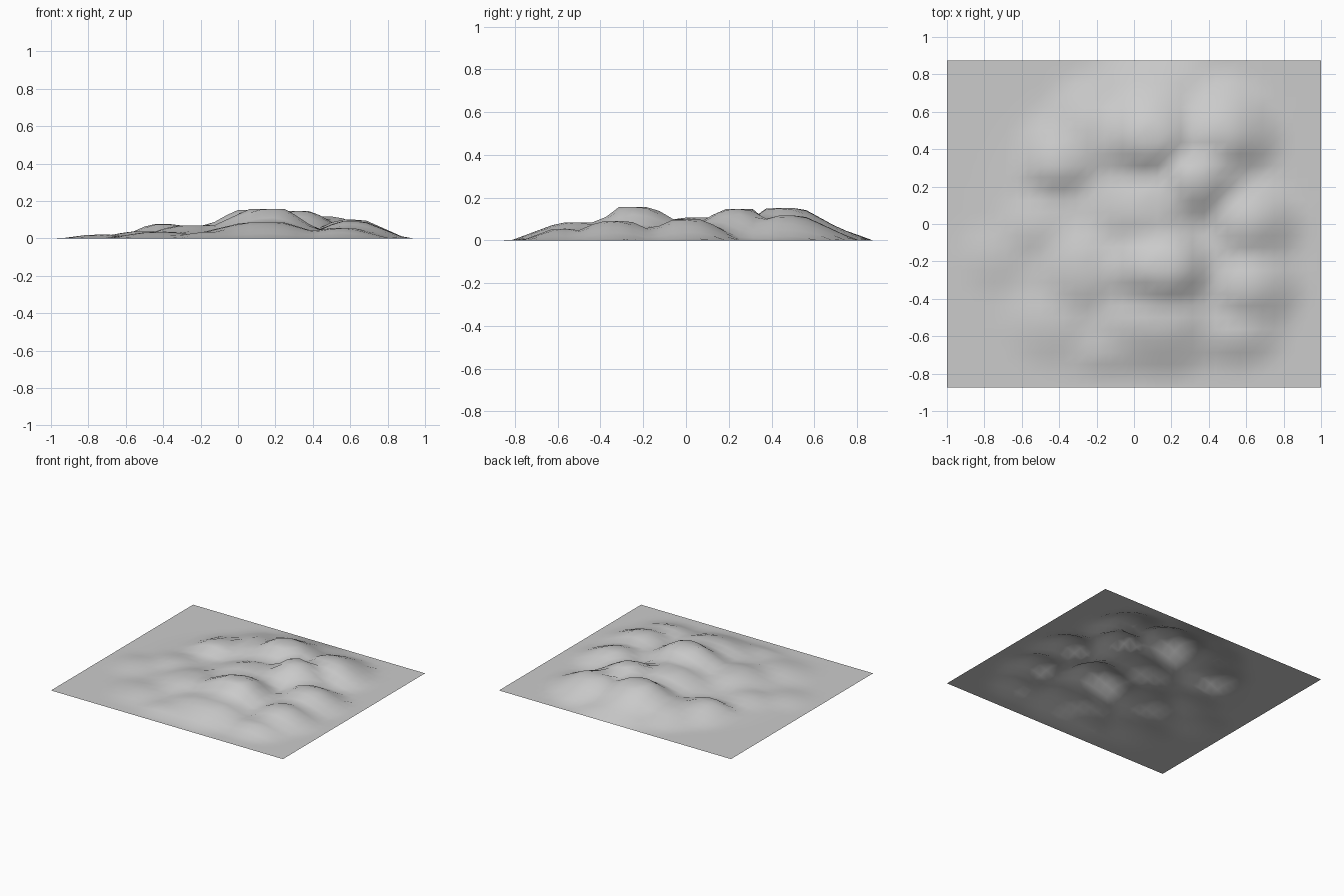
import bpy
import bmesh
import math

default_cube = bpy.data.objects.get("Cube")
if default_cube:
    bpy.data.objects.remove(default_cube, do_unlink=True)

HALF_DEPTH = .875

# Each hill: centre x, centre y, height, reach to -x, +x, front and back
HILLS = {
    "main summit": (.18, -.25, .157, .46, .31, .26, .36),
    "front foothill": (.15, -.51, .085, .48, .38, .31, .3),
    "right front hill": (.6, -.33, .092, .26, .3, .28, .27),
    "right front skirt": (.55, -.57, .055, .3, .27, .2, .2),
    "right middle hill": (.6, .02, .1, .28, .3, .3, .24),
    "right shoulder": (.55, -.15, .055, .35, .32, .48, .38),
    "inner back hill": (.31, .26, .147, .25, .34, .34, .22),
    "back summit": (.08, .45, .152, .36, .4, .28, .37),
    "right back hill": (.46, .46, .117, .36, .33, .24, .34),
    "left back hill": (-.41, .29, .078, .23, .3, .15, .34),
    "back saddle": (-.2, .48, .07, .3, .3, .33, .34),
    "back skirt": (.1, .72, .045, .45, .42, .3, .15),
    "central hill": (.1, .06, .107, .44, .36, .34, .4),
    "left middle hill": (-.25, -.24, .07, .32, .35, .33, .36),
    "left knoll": (-.52, -.02, .037, .25, .3, .2, .25),
    "far left knoll": (-.75, -.17, .02, .2, .25, .2, .2),
    "left front knoll": (-.42, -.52, .033, .3, .35, .25, .25),
    "front knoll": (-.12, -.68, .034, .3, .35, .13, .2),
    "base mound": (.1, 0, .03, .95, .75, .8, .85),
}


def hill_height(x, y, hill):
    """Flat-topped hill with straight slopes and its own reach on each side."""
    cx, cy, height, left, right, front, back = hill
    dx = (x - cx) / (right if x > cx else left)
    dy = (y - cy) / (back if y > cy else front)
    return height * max(0, min(1, 1.35 * (1 - math.hypot(dx, dy))))


def ground_height(x, y):
    return max(hill_height(x, y, hill) for hill in HILLS.values())


# Single open sheet with a flat rim
mesh = bpy.data.meshes.new("terrain_sheet")
bm = bmesh.new()
bmesh.ops.create_grid(bm, x_segments=32, y_segments=28, size=1)
for vert in bm.verts:
    vert.co.y *= HALF_DEPTH
    on_rim = vert.is_boundary
    vert.co.z = 0 if on_rim else ground_height(vert.co.x, vert.co.y)
for face in bm.faces:
    face.smooth = True
bm.to_mesh(mesh)
bm.free()

terrain = bpy.data.objects.new("terrain_sheet", mesh)
bpy.context.collection.objects.link(terrain)

# Plain light grey ground
grey = bpy.data.materials.new("light_grey")
grey.use_nodes = True
colour = (.6, .6, .6, 1)
grey.diffuse_color = colour
shader = next(n for n in grey.node_tree.nodes if n.type == "BSDF_PRINCIPLED")
shader.inputs["Base Color"].default_value = colour
mesh.materials.append(grey)
